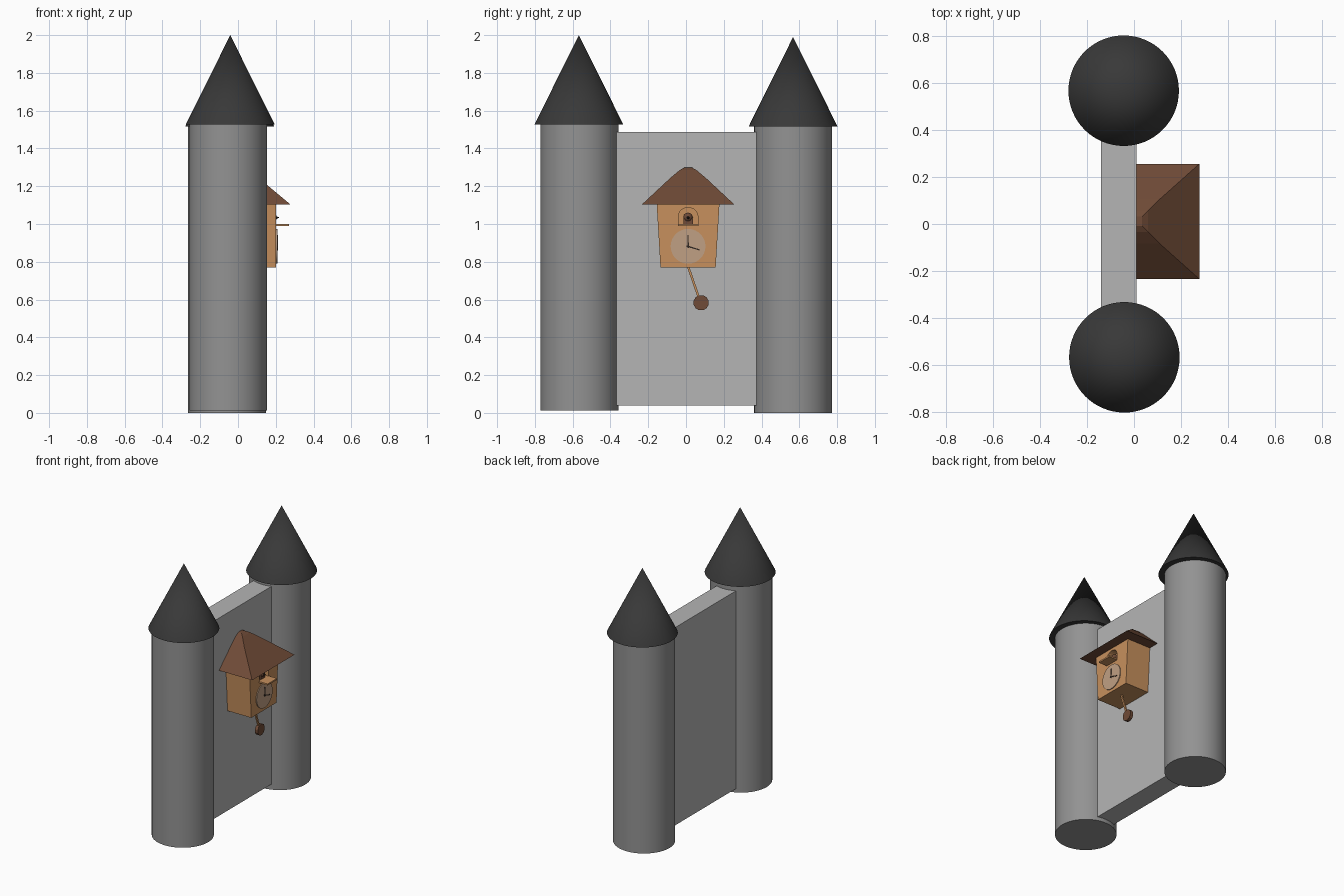
import bpy, bmesh, math
from mathutils import Vector

if "Cube" in bpy.data.objects:
    bpy.data.objects.remove(bpy.data.objects["Cube"])


def material(name, r, g, b):
    m = bpy.data.materials.new(name)
    m.diffuse_color = (r, g, b, 1)
    m.use_nodes = True
    m.node_tree.nodes["Principled BSDF"].inputs["Base Color"].default_value = m.diffuse_color
    return m


WALL = material("light stone", 0.46, 0.46, 0.46)
STONE = material("tower stone", 0.29, 0.29, 0.29)
SLATE = material("dark slate", 0.04, 0.04, 0.04)
ROOF = material("roof brown", 0.16, 0.07, 0.038)
WOOD = material("light wood", 0.57, 0.28, 0.11)
DIAL = material("pale dial", 0.53, 0.35, 0.23)
DARK = material("dark brown", 0.03, 0.02, 0.015)


def finish(name, bm, mat, smooth=False):
    bmesh.ops.recalc_face_normals(bm, faces=bm.faces)
    me = bpy.data.meshes.new(name)
    bm.to_mesh(me)
    bm.free()
    me.materials.append(mat)
    if smooth:
        me.polygons.foreach_set("use_smooth", [True] * len(me.polygons))
        me.set_sharp_from_angle(angle=math.radians(40))
    ob = bpy.data.objects.new(name, me)
    bpy.context.collection.objects.link(ob)
    return ob


def loft(name, rings, mat, smooth=False):
    """Skin closed rings of equal length and cap both ends."""
    bm = bmesh.new()
    vs = [[bm.verts.new(p) for p in ring] for ring in rings]
    n = len(vs[0])
    for a, b in zip(vs, vs[1:]):
        for i in range(n):
            j = (i + 1) % n
            bm.faces.new((a[i], a[j], b[j], b[i]))
    bm.faces.new(vs[0])
    bm.faces.new(vs[-1])
    return finish(name, bm, mat, smooth)


def plate(name, outline, x0, x1, mat, smooth=False):
    """Extrude a (y, z) outline along x."""
    return loft(name, [[(x, y, z) for y, z in outline] for x in (x0, x1)], mat, smooth)


def box(y0, y1, z0, z1):
    return [(y0, z0), (y1, z0), (y1, z1), (y0, z1)]


def circle(y, z, r, n):
    return [(y + r * math.cos(t), z + r * math.sin(t))
            for t in (2 * math.pi * (i + 0.5) / n for i in range(n))]


def bar(a, b, w0, w1):
    """Slanted bar between two (y, z) points."""
    a, b = Vector(a), Vector(b)
    d = (b - a).normalized()
    s = Vector((-d.y, d.x))
    return [tuple(p) for p in (a + s * w0, a - s * w0, b - s * w1, b + s * w1)]


def cone(name, x, y, z0, z1, r0, r1, mat, n=64):
    bm = bmesh.new()
    bmesh.ops.create_cone(bm, cap_ends=True, segments=n, radius1=r0, radius2=r1, depth=z1 - z0)
    bmesh.ops.translate(bm, verts=bm.verts, vec=(x, y, (z0 + z1) / 2))
    return finish(name, bm, mat, True)


# Towers with pointed roofs
for side, tx, ty, cx, cy, z0, z1, top in (
        ("near", -0.052, -0.564, -0.041, -0.567, 0.012, 1.535, 2.0),
        ("far", -0.058, 0.567, -0.044, 0.567, 0.0, 1.525, 1.99)):
    cone(side + "_tower", tx, ty, z0, z1, 0.206, 0.206, STONE)
    cone(side + "_tower_roof", cx, cy, z1 - 0.008, top, 0.235, 0, SLATE)

# Wall between the towers
plate("wall", box(-0.40, 0.40, 0.04, 1.487), -0.14, 0.01, WALL)

# Clock case, slightly wider at the top, with an arched recess
C = 0.011
body = plate("clock_case", [(C - 0.146, 0.77), (C + 0.146, 0.77),
                            (C + 0.166, 1.105), (C - 0.166, 1.105)], 0.005, 0.202, WOOD)
arch = [(C - 0.052, 1.0), (C + 0.052, 1.0)] + [
    (C + 0.052 * math.cos(t), 1.04 + 0.047 * math.sin(t))
    for t in (math.pi * i / 10 for i in range(11))]
cutter = plate("recess_cutter", arch, 0.15, 0.25, WOOD)
cutter.hide_render = True
cutter.hide_viewport = True
mod = body.modifiers.new("recess", 'BOOLEAN')
mod.operation = 'DIFFERENCE'
mod.solver = 'EXACT'
mod.object = cutter

# Half-hipped clock roof with a softened peak
loft("clock_roof", [[(0.005, C - h, z), (x, C - h, z), (x, C + h, z), (0.005, C + h, z)]
                    for h, x, z in ((0.245, 0.278, 1.103), (0.095, 0.110, 1.243),
                                    (0.045, 0.060, 1.285), (0.02, 0.035, 1.299))], ROOF)

# Ledge and little bird
plate("ledge", box(C - 0.054, C + 0.054, 0.99, 1.001), 0.195, 0.27, WOOD)
bm = bmesh.new()
bmesh.ops.create_uvsphere(bm, u_segments=16, v_segments=10, radius=0.025)
bmesh.ops.translate(bm, verts=bm.verts, vec=(0.18, C, 1.035))
finish("bird_head", bm, ROOF, True)
plate("bird_body", box(C - 0.025, C + 0.025, 1.0, 1.03), 0.152, 0.195, ROOF)
loft("beak", [[(x, y, z) for y, z in circle(C, 1.034, r, 8)]
              for x, r in ((0.198, 0.01), (0.216, 0.002))], DARK)

# Dial and hands
plate("dial", circle(C, 0.882, 0.092, 48), 0.200, 0.208, DIAL, True)
plate("minute_hand", bar((C, 0.872), (C, 0.942), 0.004, 0.003), 0.207, 0.211, DARK)
plate("hour_hand", bar((C - 0.008, 0.884), (C + 0.06, 0.863), 0.004, 0.003), 0.207, 0.211, DARK)

# Pendulum
plate("pendulum_rod", bar((C, 0.775), (0.068, 0.61), 0.006, 0.006), 0.114, 0.126, WOOD)
plate("pendulum_bob", circle(0.08, 0.583, 0.041, 12), 0.108, 0.132, ROOF)
